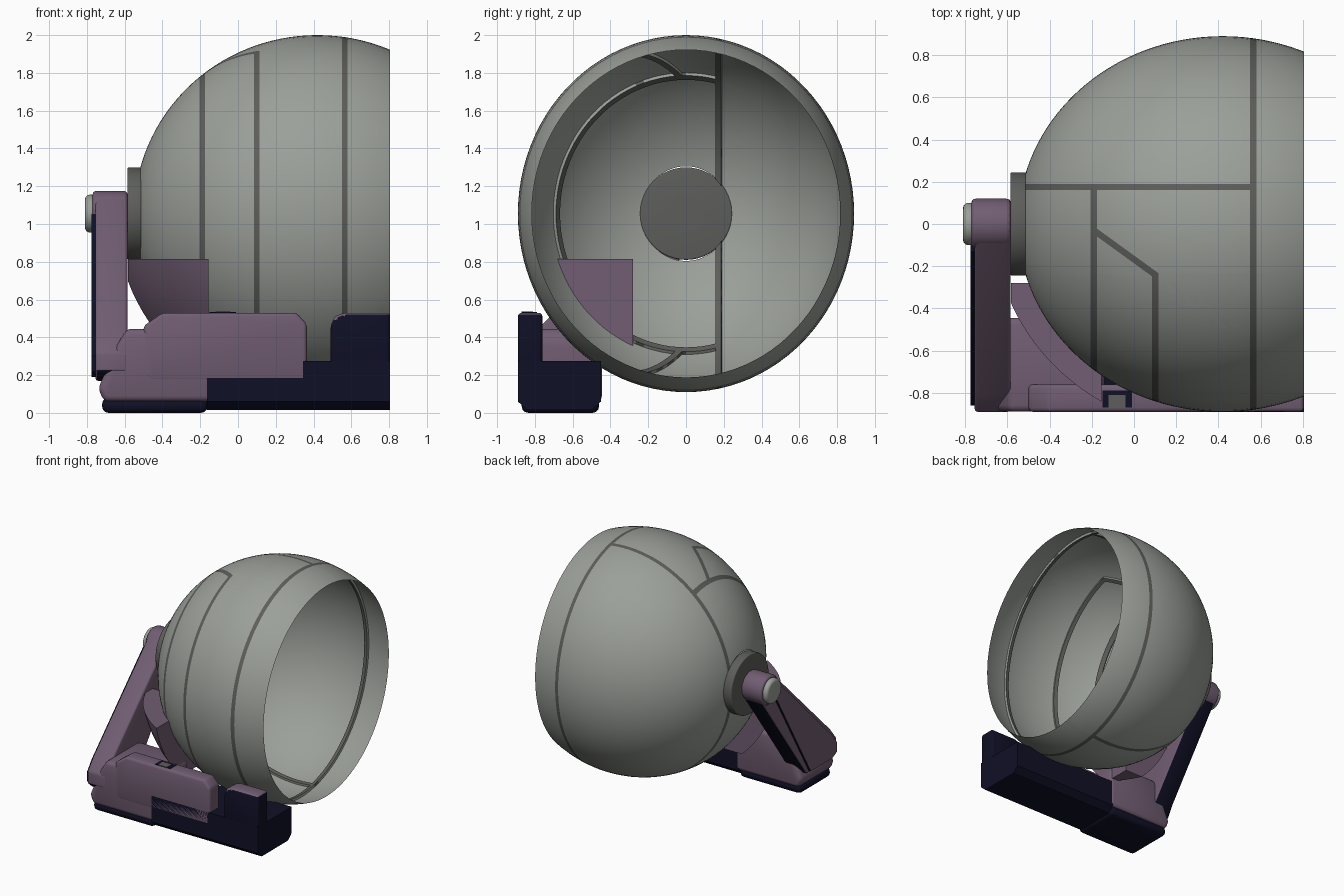
import bpy, bmesh, math
from mathutils import Vector, Matrix

if "Cube" in bpy.data.objects:
    bpy.data.objects.remove(bpy.data.objects["Cube"])


def material(name, rgb):
    m = bpy.data.materials.new(name)
    m.use_nodes = True
    m.diffuse_color = (*rgb, 1)
    m.node_tree.nodes["Principled BSDF"].inputs["Base Color"].default_value = (*rgb, 1)
    return m


GREY = material("light grey", (0.33, 0.35, 0.32))
DARK = material("dark grey", (0.11, 0.11, 0.105))
PURPLE = material("dusty purple", (0.165, 0.11, 0.17))
NAVY = material("navy", (0.005, 0.005, 0.02))

CENTRE = Vector((0.42, 0, 1.055))
RADII = (0.97, 0.89, 0.945)


def finish(name, bm, mats, rule=None, angle=35):
    """Turn a bmesh into an object, colouring faces by an optional rule."""
    bmesh.ops.recalc_face_normals(bm, faces=bm.faces)
    if rule:
        for f in bm.faces:
            f.material_index = int(rule(f))
    me = bpy.data.meshes.new(name)
    bm.to_mesh(me)
    bm.free()
    ob = bpy.data.objects.new(name, me)
    bpy.context.collection.objects.link(ob)
    for m in mats:
        me.materials.append(m)
    bpy.ops.object.select_all(action='DESELECT')
    ob.select_set(True)
    bpy.context.view_layer.objects.active = ob
    bpy.ops.object.shade_smooth_by_angle(angle=math.radians(angle))
    return ob


def ellipsoid(scale=1.0):
    bm = bmesh.new()
    bmesh.ops.create_uvsphere(bm, u_segments=96, v_segments=64, radius=scale)
    m = Matrix.Translation(CENTRE) @ Matrix.Diagonal((*RADII, 1)) @ Matrix.Rotation(math.pi / 2, 4, 'Y')
    bm.transform(m)
    return bm


def cut(bm, co, no, clear=False, fill=False):
    """Slice with a plane; optionally drop the side the normal points to."""
    geom = bm.verts[:] + bm.edges[:] + bm.faces[:]
    r = bmesh.ops.bisect_plane(bm, geom=geom, dist=1e-5, plane_co=co, plane_no=no, clear_outer=clear)
    if fill:
        edges = [e for e in r["geom_cut"] if isinstance(e, bmesh.types.BMEdge)]
        bmesh.ops.edgenet_fill(bm, edges=edges)


def prism(name, profile, axis, lo, hi, mats, bevel=0.0, rule=None):
    """Extrude a profile along x (yz points) or along y (xz points)."""
    def place(p, d):
        return (d, p[0], p[1]) if axis == 'X' else (p[0], d, p[1])
    bm = bmesh.new()
    a = [bm.verts.new(place(p, lo)) for p in profile]
    b = [bm.verts.new(place(p, hi)) for p in profile]
    bm.faces.new(a)
    bm.faces.new(b[::-1])
    for i in range(len(a)):
        j = (i + 1) % len(a)
        bm.faces.new((a[i], b[i], b[j], a[j]))
    bmesh.ops.recalc_face_normals(bm, faces=bm.faces)
    if bevel:
        edges = [e for e in bm.edges if e.calc_face_angle(0) > 0.3]
        bmesh.ops.bevel(bm, geom=edges, offset=bevel, segments=3, profile=0.5,
                        affect='EDGES', clamp_overlap=True)
    return finish(name, bm, mats, rule)


def box(name, x, y, z, mats, bevel=0.0, rule=None):
    profile = [(x[0], z[0]), (x[1], z[0]), (x[1], z[1]), (x[0], z[1])]
    return prism(name, profile, 'Y', y[0], y[1], mats, bevel, rule)


def rod(name, start, end, radius, mat, bevel=0.0):
    start, end = Vector(start), Vector(end)
    d = end - start
    bm = bmesh.new()
    bmesh.ops.create_cone(bm, cap_ends=True, segments=48, radius1=radius, radius2=radius, depth=d.length)
    if bevel:
        rim = [e for e in bm.edges if abs(e.verts[0].co.z - e.verts[1].co.z) < 1e-5]
        bmesh.ops.bevel(bm, geom=rim, offset=bevel, segments=4, profile=0.5, affect='EDGES')
    bm.transform(Matrix.Translation((start + end) / 2) @ d.to_track_quat('Z', 'Y').to_matrix().to_4x4())
    return finish(name, bm, [mat])


# Shell: open dome with recessed panel seams
HALF = 0.015
RING, INNER, OUTER, SEAM = 0.565, -0.19, 0.1, 0.175
P, Q = Vector((INNER, -0.03, 0)), Vector((OUTER, -0.24, 0))
diag_no = Vector((P.y - Q.y, Q.x - P.x, 0)).normalized()

shell = ellipsoid()
cut(shell, (0.805, 0, 0), (1, 0, 0), clear=True)
cut(shell, (-0.515, 0, 0), (-1, 0, 0), clear=True)
for s in (-HALF, HALF):
    for x in (RING, INNER, OUTER):
        cut(shell, (x + s, 0, 0), (1, 0, 0))
    cut(shell, (0, SEAM + s, 0), (0, 1, 0))
    cut(shell, P + diag_no * s, diag_no)
cut(shell, (0, Q.y, 0), (0, 1, 0))


def in_seam(f):
    c = f.calc_center_median()
    return (abs(c.x - RING) < HALF
            or abs(c.y - SEAM) < HALF and c.x < RING
            or abs(c.x - INNER) < HALF and c.y < SEAM
            or abs(c.x - OUTER) < HALF and c.y < Q.y
            or abs((c - P).xy.dot(diag_no.xy)) < HALF and INNER < c.x < OUTER + HALF)


seams = [f for f in shell.faces if in_seam(f)]
for f in seams:
    f.material_index = 1
sunk = bmesh.ops.extrude_face_region(shell, geom=seams)["geom"]
for v in sunk:
    if isinstance(v, bmesh.types.BMVert):
        v.co = CENTRE + (v.co - CENTRE) * 0.98
finish("dome_shell", shell, [GREY, DARK], angle=30)

# Pivot on the closed side of the dome
rod("pivot_disc", (-0.585, 0, 1.055), (-0.51, 0, 1.055), 0.245, DARK, 0.008)
rod("axle_end", (-0.52, 0, 1.055), (-0.505, 0, 1.055), 0.095, DARK)
rod("arm_boss", (-0.77, 0, 1.055), (-0.585, 0, 1.055), 0.12, PURPLE, 0.02)
rod("pivot_cap", (-0.81, 0, 1.055), (-0.75, 0, 1.055), 0.1, GREY, 0.025)

# Slanted arm, with a dark underside and a raised outer plate
top_arc = [(0.12 * math.cos(math.radians(a)), 1.055 + 0.12 * math.sin(math.radians(a)))
           for a in range(-20, 141, 20)]
arm = top_arc + [(-0.81, 0.42), (-0.89, 0.32), (-0.89, 0.22), (-0.83, 0.17), (-0.5, 0.17)]
prism("arm", arm, 'X', -0.755, -0.585, [PURPLE, NAVY], 0.015,
      lambda f: f.normal.z < -0.3 and abs(f.normal.x) < 0.6)
plate = [(-0.06, 0.98), (-0.13, 1.05), (-0.8, 0.38), (-0.86, 0.3), (-0.86, 0.22), (-0.8, 0.19), (-0.52, 0.19)]
prism("arm_plate", plate, 'X', -0.775, -0.75, [PURPLE, NAVY], 0,
      lambda f: abs(f.normal.x) < 0.5)

# Cradle: chunk of a larger ellipsoid hugging the dome
cradle = ellipsoid(1.145)
for co, no in (((-0.155, 0, 0), (1, 0, 0)), ((-0.583, 0, 0), (-1, 0, 0)),
               ((0, -0.28, 0), (0, 1, 0)), ((0, 0, 0.815), (0, 0, 1)),
               ((0, 0, 0.3), (0, 0, -1))):
    cut(cradle, co, no, clear=True, fill=True)
finish("cradle", cradle, [PURPLE])

# Foot under the arm
foot = [(-0.59, 0.445), (-0.18, 0.445), (-0.14, 0.38), (-0.14, 0.06),
        (-0.71, 0.06), (-0.74, 0.13), (-0.64, 0.36)]
prism("foot", foot, 'Y', -0.888, -0.445, [PURPLE], 0.03)
box("foot_sole", (-0.72, -0.16), (-0.87, -0.46), (0.0, 0.08), [NAVY], 0.035)

# Front housing with its peg and top slot
housing = [(-0.5, 0.2), (-0.46, 0.165), (0.365, 0.165), (0.365, 0.47),
           (0.31, 0.53), (-0.4, 0.53), (-0.5, 0.46)]
prism("front_housing", housing, 'Y', -0.89, -0.76, [PURPLE], 0.02)
box("top_slot", (-0.15, -0.01), (-0.87, -0.79), (0.528, 0.533), [NAVY])
box("slot_peg", (-0.12, -0.04), (-0.87, -0.81), (0.53, 0.536), [DARK])
rod("front_peg", (-0.08, -0.8, 0.38), (-0.08, -0.87, 0.425), 0.042, DARK, 0.008)

# Rail along the front and its raised end
rail = [(-0.89, 0.06), (-0.84, 0.015), (-0.5, 0.015), (-0.45, 0.06), (-0.45, 0.275), (-0.89, 0.275)]
prism("rail", rail, 'X', -0.165, 0.805, [NAVY])
end = [(0.49, 0.2), (0.49, 0.46), (0.51, 0.51), (0.56, 0.53), (0.805, 0.53), (0.805, 0.2)]
prism("rail_end", end, 'Y', -0.89, -0.76, [NAVY, PURPLE], 0.02,
      lambda f: f.normal.z > 0.3)
